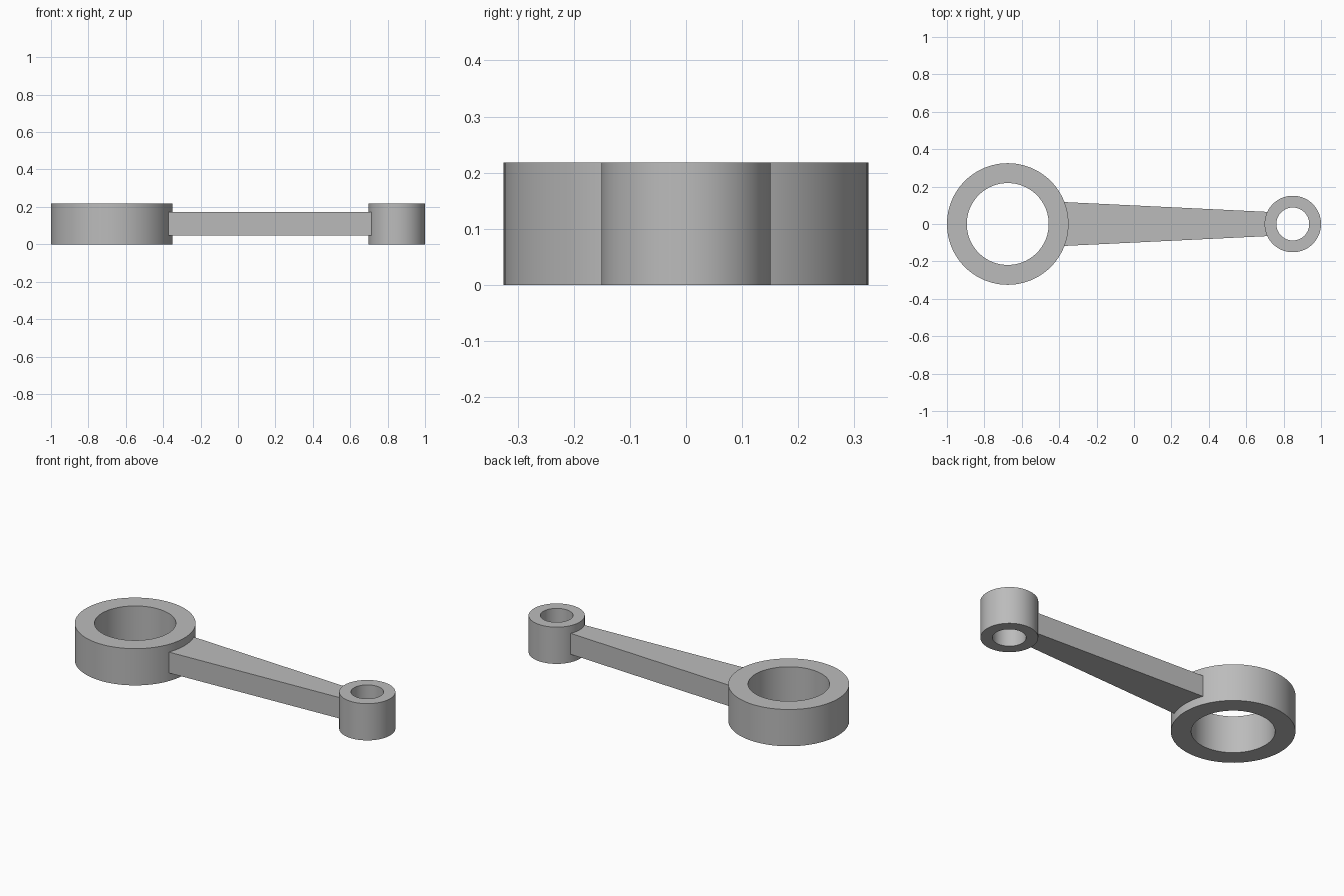
import bpy
import bmesh
import math

cube = bpy.data.objects.get("Cube")
if cube:
    bpy.data.objects.remove(cube)

HEIGHT = 0.218
SEGMENTS = 96

steel = bpy.data.materials.new("plain grey")
steel.use_nodes = True
GREY = (0.5, 0.5, 0.5, 1)
steel.diffuse_color = GREY
steel.node_tree.nodes["Principled BSDF"].inputs["Base Color"].default_value = GREY


def add_part(name, bm):
    bmesh.ops.recalc_face_normals(bm, faces=bm.faces)
    mesh = bpy.data.meshes.new(name)
    bm.to_mesh(mesh)
    bm.free()
    mesh.materials.append(steel)
    part = bpy.data.objects.new(name, mesh)
    bpy.context.collection.objects.link(part)
    return part


def ring(name, x, outer, inner):
    # Spin a rectangular wall section around the bore axis
    bm = bmesh.new()
    section = [(inner, 0), (outer, 0), (outer, HEIGHT), (inner, HEIGHT)]
    verts = [bm.verts.new((r, 0, z)) for r, z in section]
    edges = [bm.edges.new((verts[i], verts[(i + 1) % 4])) for i in range(4)]
    bmesh.ops.spin(bm, geom=verts + edges, cent=(0, 0, 0), axis=(0, 0, 1),
                   angle=math.tau, steps=SEGMENTS, use_merge=True)
    bmesh.ops.remove_doubles(bm, verts=bm.verts, dist=1e-5)
    part = add_part(name, bm)
    part.location.x = x
    bpy.ops.object.select_all(action="DESELECT")
    part.select_set(True)
    bpy.context.view_layer.objects.active = part
    bpy.ops.object.shade_smooth_by_angle(angle=math.radians(30))


def beam(name, x0, half0, x1, half1, bottom, top):
    # Extrude the tapered outline upward
    bm = bmesh.new()
    outline = [(x0, -half0), (x1, -half1), (x1, half1), (x0, half0)]
    face = bm.faces.new([bm.verts.new((x, y, bottom)) for x, y in outline])
    grown = bmesh.ops.extrude_face_region(bm, geom=[face], use_keep_orig=True)
    moved = [g for g in grown["geom"] if isinstance(g, bmesh.types.BMVert)]
    bmesh.ops.translate(bm, verts=moved, vec=(0, 0, top - bottom))
    add_part(name, bm)


# Large and small bearing ends, joined by the tapered shank
ring("large_end", -0.675, 0.325, 0.219)
ring("small_end", 0.849, 0.151, 0.088)
beam("shank", -0.41, 0.119, 0.73, 0.064, 0.048, 0.172)
